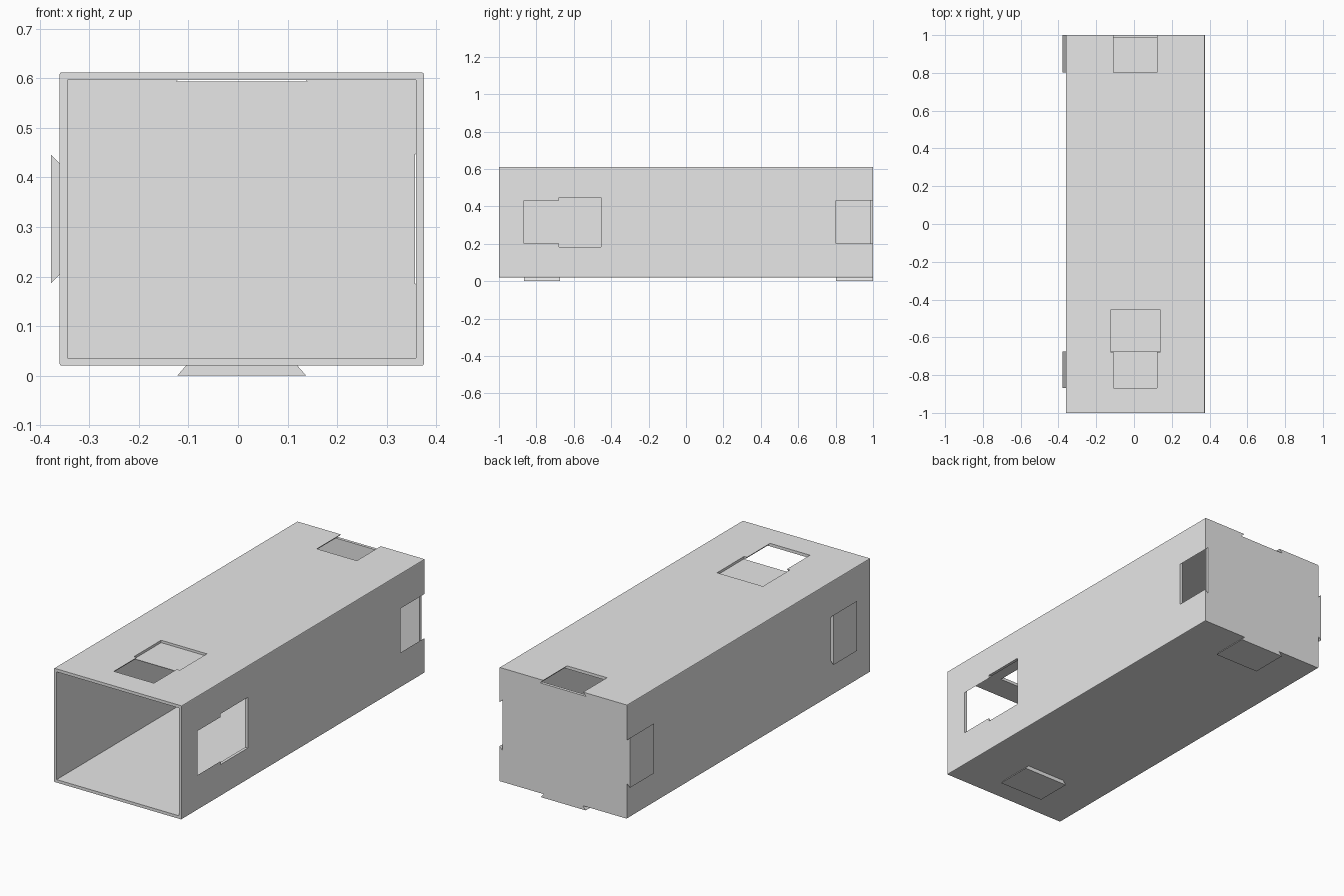
import bpy, bmesh

cube = bpy.data.objects.get("Cube")
if cube:
    bpy.data.objects.remove(cube, do_unlink=True)

grey = bpy.data.materials.new("light_grey")
grey.use_nodes = True
COLOUR = (0.8, 0.8, 0.8, 1)
grey.diffuse_color = COLOUR
grey.node_tree.nodes["Principled BSDF"].inputs["Base Color"].default_value = COLOUR

# Outer body limits, wall thickness and joint sizes
LEFT, RIGHT, BOTTOM, TOP = -0.36, 0.375, 0.02, 0.612
WALL = 0.0155
MID_X, MID_Z = (LEFT + RIGHT) / 2, (BOTTOM + TOP) / 2
NARROW, WIDE = 0.115, 0.132
FRONT_JOINT, BACK_JOINT = (-0.867, -0.675), (0.803, 1.0)


def prism(name, profile, y0, y1):
    """Extrude an x-z profile along y."""
    bm = bmesh.new()
    face = bm.faces.new([bm.verts.new((x, y0, z)) for x, z in profile])
    new = bmesh.ops.extrude_face_region(bm, geom=[face])["geom"]
    bmesh.ops.translate(bm, vec=(0, y1 - y0, 0),
                        verts=[v for v in new if isinstance(v, bmesh.types.BMVert)])
    bmesh.ops.recalc_face_normals(bm, faces=bm.faces)
    mesh = bpy.data.meshes.new(name)
    bm.to_mesh(mesh)
    bm.free()
    mesh.materials.append(grey)
    obj = bpy.data.objects.new(name, mesh)
    bpy.context.collection.objects.link(obj)
    return obj


def rect(x0, x1, z0, z1):
    return [(x0, z0), (x1, z0), (x1, z1), (x0, z1)]


def on_wall(wall, section):
    """Map (offset along wall, distance outward) pairs to x-z."""
    place = {
        "top": lambda u, d: (MID_X + u, TOP + d),
        "bottom": lambda u, d: (MID_X + u, BOTTOM - d),
        "left": lambda u, d: (LEFT - d, MID_Z + u),
        "right": lambda u, d: (RIGHT + d, MID_Z + u),
    }[wall]
    return [place(u, d) for u, d in section]


def apply(obj, modifier):
    bpy.context.view_layer.objects.active = obj
    bpy.ops.object.modifier_apply(modifier=modifier.name)


def cut(obj, cutter):
    mod = obj.modifiers.new("cut", "BOOLEAN")
    mod.operation, mod.solver, mod.object = "DIFFERENCE", "EXACT", cutter
    apply(obj, mod)
    bpy.data.objects.remove(cutter, do_unlink=True)


# Box body with softened long edges
body = prism("box_body", rect(LEFT, RIGHT, BOTTOM, TOP), -1, 1)
bm = bmesh.new()
bm.from_mesh(body.data)
long_edges = [e for e in bm.edges if abs(e.verts[0].co.y - e.verts[1].co.y) > 1]
bmesh.ops.bevel(bm, geom=long_edges, offset=0.004, segments=2, profile=0.5, affect="EDGES")
bm.to_mesh(body.data)
bm.free()

# Cavity, open at the front
cut(body, prism("cavity_cutter", rect(LEFT + WALL, RIGHT - WALL, BOTTOM + WALL, TOP - WALL),
                -1.1, 1 - WALL))

# Dovetail sockets in the top and one side, each front one with a wider entry
DEPTH = 0.018
slot = [(-NARROW, 0.02), (-NARROW, 0), (-WIDE, -DEPTH),
        (WIDE, -DEPTH), (NARROW, 0), (NARROW, 0.02)]
for wall, entry_depth in (("top", 0.0125), ("right", DEPTH)):
    profile = on_wall(wall, slot)
    cut(body, prism("slot_cutter", profile, *FRONT_JOINT))
    cut(body, prism("slot_cutter", profile, BACK_JOINT[0], 1.05))
    entry = on_wall(wall, rect(-WIDE, WIDE, -entry_depth, 0.02))
    cut(body, prism("entry_cutter", entry, FRONT_JOINT[1] - 0.003, -0.455))

# Matching dovetail tabs underneath and on the other side
for wall, height in (("bottom", 0.02), ("left", 0.0175)):
    tab = [(-0.1125, 0), (0.1125, 0), (0.13, height), (-0.13, height)]
    for end, span in (("front", FRONT_JOINT), ("back", BACK_JOINT)):
        prism(f"{wall}_{end}_tab", on_wall(wall, tab), *span)
